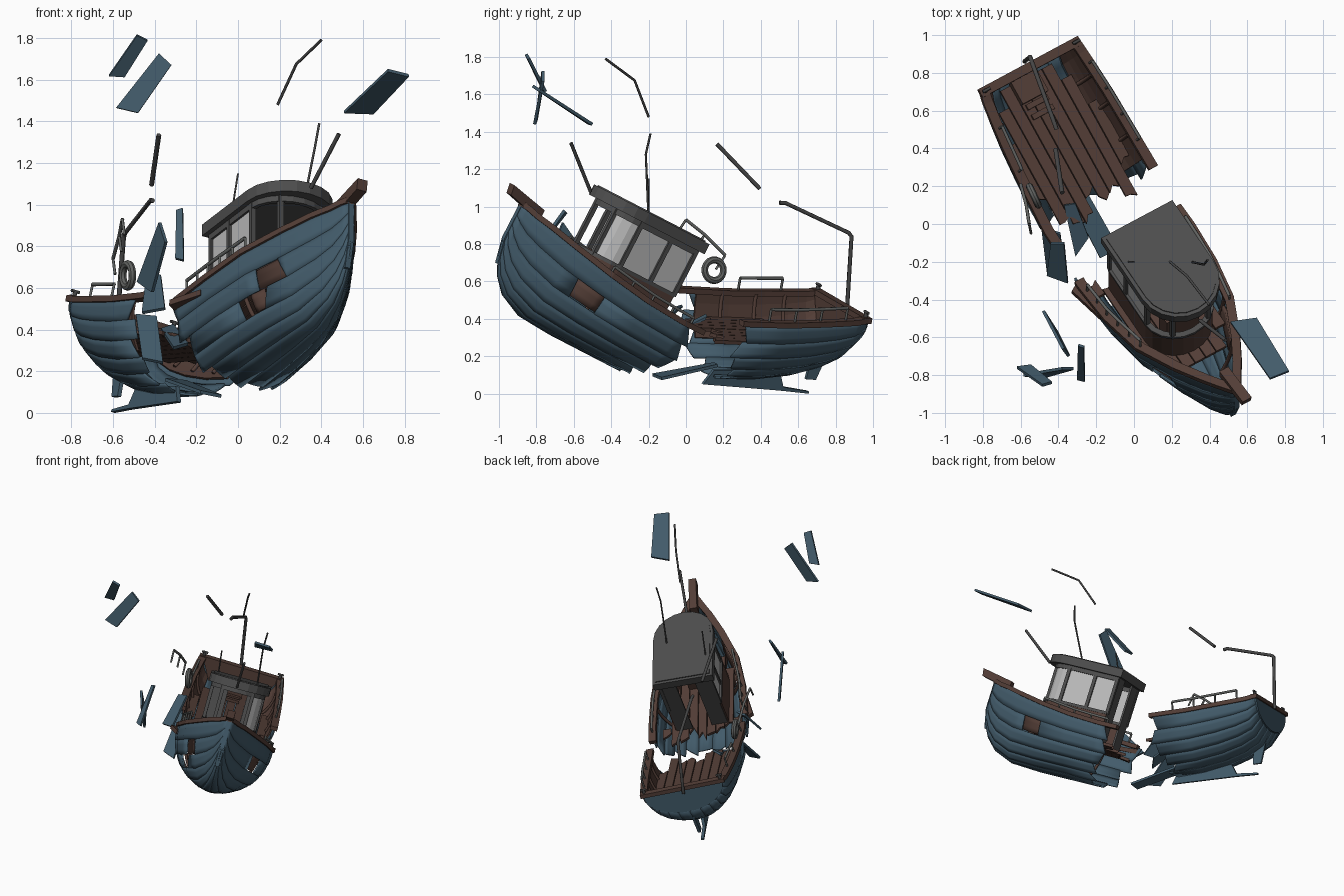
import bpy, bmesh, math, random
from mathutils import Matrix, Vector

if "Cube" in bpy.data.objects:
    bpy.data.objects.remove(bpy.data.objects["Cube"])
random.seed(4)
R = random.uniform

def mat(name, c):
    m = bpy.data.materials.new(name)
    m.diffuse_color = (*c, 1)
    m.use_nodes = True
    m.node_tree.nodes["Principled BSDF"].inputs["Base Color"].default_value = m.diffuse_color
    return m
BLUE = mat("blue_paint", (.055, .105, .145))
BROWN = mat("brown_wood", (.085, .047, .037))
DARK = mat("dark_metal", (.06, .06, .06))
ROOF = mat("roof_grey", (.075, .075, .075))
RAIL = mat("rail_grey", (.12, .125, .12))
GLASS = mat("pale_glass", (.5, .5, .5))

# local frames of the two halves: x across, y towards the stern, z up from the keel
BOW = Matrix.Translation((.012, -.345, .125)) @ Matrix.Rotation(math.radians(-27.4), 4, 'X') @ Matrix.Rotation(math.radians(31), 4, 'Z')
STERN = Matrix(((.85, -.485, .208, -.248), (.455, .87, .171, .053), (-.265, -.05, .96, .103), (0, 0, 0, 1)))
WORLD = Matrix.Identity(4)

def mesh(name, verts, faces, m, frame, thick=0, smooth=False):
    me = bpy.data.meshes.new(name)
    me.from_pydata([tuple(v) for v in verts], [], faces)
    bm = bmesh.new(); bm.from_mesh(me)
    bmesh.ops.remove_doubles(bm, verts=bm.verts, dist=1e-5)
    bmesh.ops.recalc_face_normals(bm, faces=bm.faces)
    bm.to_mesh(me); bm.free()
    ob = bpy.data.objects.new(name, me)
    bpy.context.collection.objects.link(ob)
    ob.matrix_world = frame
    me.materials.append(m)
    if smooth:
        me.shade_smooth()
        me.set_sharp_from_angle(angle=math.radians(35))
    if thick:
        s = ob.modifiers.new("thickness", 'SOLIDIFY')
        s.thickness = thick; s.offset = 0
    return ob

def grid(name, rows, m, frame, thick, smooth=False):
    n = len(rows[0])
    f = [(i*n+j, i*n+j+1, i*n+n+j+1, i*n+n+j) for i in range(len(rows)-1) for j in range(n-1)]
    return mesh(name, [p for r in rows for p in r], f, m, frame, thick, smooth)

def board(name, pts, m=BLUE, frame=WORLD, thick=.016):
    return mesh(name, pts, [tuple(range(len(pts)))], m, frame, thick)

def box(name, a, b, m, frame):
    v = [(x, y, z) for x in (a[0], b[0]) for y in (a[1], b[1]) for z in (a[2], b[2])]
    return mesh(name, v, [(0, 1, 3, 2), (4, 6, 7, 5), (0, 4, 5, 1), (2, 3, 7, 6), (0, 2, 6, 4), (1, 5, 7, 3)], m, frame)

def prism(name, pts, z0, z1, m, frame):
    n = len(pts)
    v = [(x, y, z) for z in (z0, z1) for x, y in pts]
    f = [tuple(range(n)), tuple(range(n, 2*n))] + [(i, (i+1) % n, n+(i+1) % n, n+i) for i in range(n)]
    return mesh(name, v, f, m, frame)

def tube(name, pts, r, m=DARK, frame=WORLD):
    cu = bpy.data.curves.new(name, 'CURVE')
    cu.dimensions = '3D'; cu.bevel_depth = r; cu.bevel_resolution = 1; cu.use_fill_caps = True
    s = cu.splines.new('POLY'); s.points.add(len(pts)-1)
    for p, c in zip(s.points, pts):
        p.co = (*c, 1)
    ob = bpy.data.objects.new(name, cu)
    bpy.context.collection.objects.link(ob)
    ob.matrix_world = frame; cu.materials.append(m)

# hull lines: y, half beam, sheer height, keel height
LINES = [(-1.03, .01, .54, .32), (-1.0, .03, .535, .23), (-.95, .06, .52, .145), (-.87, .11, .505, .07), (-.72, .19, .47, .012),
         (-.5, .285, .425, 0), (-.25, .33, .39, 0), (0, .345, .375, 0), (.3, .335, .378, .01), (.5, .325, .39, .04),
         (.65, .312, .4, .085), (.75, .302, .408, .14), (.815, .292, .42, .235)]
def line(y):
    y = min(max(y, -1.03), .815)
    for a, b in zip(LINES, LINES[1:]):
        if y <= b[0]:
            t = (y-a[0])/(b[0]-a[0])
            return [a[i]+(b[i]-a[i])*t for i in (1, 2, 3)]
def hull(y, t, side, off=0):
    B, G, K = line(y)
    a = t*math.pi/2
    e = .92 + .05*min(max(y/.4, 0), 1)
    return (side*max(B+off, .002)*math.sin(a)**e, y, G-(G-K+off)*max(math.cos(a), 0)**.95)
def ys(a, b):
    return [a]+[l[0] for l in LINES if a+.01 < l[0] < b-.01]+[b]

# lapped hull planks with ragged ends at the break
N = 6
def strake(name, k, side, a, b, skew, frame, off=0, m=BLUE):
    rows = []
    Y = ys(a, b)
    for i, y in enumerate(Y):
        row = []
        for j in range(4):
            s = j/3
            yy = y
            if skew and ((i == len(Y)-1) if frame == BOW else (i == 0)):
                yy += skew*(s-.5)
            row.append(hull(yy, (k+s)/N, side, off+.003*(1-s)))
        rows.append(row)
    grid(name, rows, m, frame, .012, True)

for side in (-1, 1):
    for k in range(N):
        end = (-.06+.032*k if side > 0 else -.01+.006*k)+R(-.035, .035)
        segs = [(-1.03, end)]
        if k == N-2:
            gap = (-.63, -.47) if side > 0 else (-.70, -.56)
            segs = [(-1.03, gap[0]), (gap[1], end)]
            strake("gap_backing_board", k, side, gap[0]-.04, gap[1]+.02, 0, BOW, -.02, BROWN)
        if k == N-3 and side < 0:
            segs = [(-1.03, -.58), (-.42, end)]
            strake("gap_backing_board", k, side, -.56, -.48, 0, BOW, -.03, BROWN)
        for a, b in segs:
            strake("bow_hull_plank", k, side, a, b, R(-.06, .06), BOW)
        strake("stern_hull_plank", k, side, .05+R(-.04, .05)+.03*(k < 2), .815, R(-.07, .07), STERN)
    # frames, bulwark lining and gunwale caps
    for y in (-.7, -.45, -.2):
        tube("bow_rib", [hull(y, .4+t*.075, side, -.02) for t in range(9)], .011, BROWN, BOW)
    for y in (.25, .45, .62):
        tube("stern_rib", [hull(y, .6+t*.05, side, -.03) for t in range(9)], .011, BROWN, STERN)
    grid("stern_bulwark_lining", [[hull(y, t, side, -.018) for t in (.55, .66, .77, .9, 1)] for y in ys(.1, .8)], BROWN, STERN, .012)
    for name, a, b, fr in (("bow_gunwale", -1.03, .14 if side > 0 else .03, BOW), ("stern_gunwale", .03 if side > 0 else -.1, .83, STERN)):
        rows = []
        for y in ys(a, b):
            B, G, K = line(y)
            rows.append([(side*max(B-.035, 0), y, G+.005), (side*(B+.018), y, G+.005)])
        grid(name, rows, BROWN, fr, .03)

# transom, cap and corner cleats
T = [hull(.815, t/10, 1) for t in range(11)]
board("transom", T+[(-x, y, z) for x, y, z in reversed(T[1:])], BLUE, STERN, .02)
box("transom_cap", (-.31, .785, .41), (.31, .835, .44), BROWN, STERN)
board("transom_lining", [(-.2, .8, .27), (.2, .8, .27), (.28, .8, .42), (-.28, .8, .42)], BROWN, STERN)
for x in (-.28, .28):
    tube("cleat_post", [(x, .81, .43), (x, .81, .465)], .012, DARK, STERN)
    tube("cleat_bar", [(x-.022, .81, .465), (x+.022, .81, .465)], .008, DARK, STERN)

# deck planks, splintered at the break
for i in range(9):
    x = (i-4)*.065
    w = .03
    lim = abs(x)+w
    y0 = max(-.66, min([y/100 for y in range(-95, 0) if line(y/100)[0]*.85 > lim]))
    ye = R(-.03, .10)
    board("bow_deck_plank", [(x-w, y0, .27), (x+w, y0, .27), (x+w, ye, .26), (x, ye-R(.0, .05), .26), (x-w, ye+R(-.05, .04), .26)], BROWN, BOW, .02)
    yb = R(-.06, .16)
    yt = .78 if lim < .2 else .68 if lim < .27 else .5
    board("stern_deck_plank", [(x-w, yt, .25), (x+w, yt, .25), (x+w, yb, .24), (x, yb-R(-.03, .03), .24), (x-w, yb+R(-.04, .04), .24)], BROWN, STERN, .02)
box("stern_locker", (-.1, .66, .25), (.06, .79, .31), BROWN, STERN)
for y in (.56, .62):
    box("stern_step", (-.08, y, .26), (.05, y+.03, .28), BROWN, STERN)

# stem head, skeg and rudder
board("stem_head", [(0, -.9, .51), (0, -1.13, .56), (0, -1.14, .615), (0, -.9, .57)], BROWN, BOW, .055)
board("stem_post", [(0, -1.035, .53), (0, -1.035, .34), (0, -1.0, .2), (0, -.93, .2), (0, -.95, .53)], BLUE, BOW, .03)
board("skeg", [(0, .05, -.05), (0, .52, -.06), (0, .7, -.068), (0, .7, -.056), (0, .54, -.04), (0, .5, .05), (0, .1, .03)], BLUE, STERN, .022)
board("rudder", [(0, .67, 0.01), (0, .73, 0.01), (0, .78, .18), (0, .68, .12)], BLUE, STERN, .02)

# wheelhouse: rounded outline shared by walls, windows and roof
def outline(w, back, straight, nose):
    arc = [(-w*math.cos(a), straight-nose*math.sin(a)) for a in [math.pi*i/10 for i in range(11)]]
    return [(-w, back)]+arc+[(w, back)]
def wall(name, pts, z0, z1, m, th=.014):
    grid(name, [[(x, y, z0), (x, y, z1)] for x, y in pts], m, BOW, th)
W = outline(.185, -.04, -.42, .165)
wall("wheelhouse_wall", W, .26, .485, BROWN, .02)
wall("window_sill", W, .475, .495, ROOF, .03)
wall("window_header", W, .725, .765, ROOF, .022)
prism("wheelhouse_roof", outline(.22, -.005, -.43, .22), .755, .815, ROOF, BOW)
prism("roof_top_panel", outline(.2, -.025, -.43, .2), .815, .822, ROOF, BOW)
posts = [W[0], (-.185, -.21), W[1], W[4], W[8], W[11], (.185, -.21), W[12]]
for x, y in posts:
    box("window_post", (x-.012, y-.012, .48), (x+.012, y+.012, .76), ROOF, BOW)
for s in (-1, 1):
    wall("side_window", [(s*.183, -.05), (s*.183, -.2)], .49, .73, GLASS, .004)
    wall("side_window", [(s*.183, -.22), (s*.183, -.41)], .49, .73, GLASS, .004)
    wall("rear_wall", [(s*.185, -.04), (s*.07, -.04)], .26, .76, ROOF)
wall("corner_window", W[8:12], .49, .73, GLASS, .004)
box("helm_console", (-.1, -.48, .27), (.1, -.4, .5), BROWN, BOW)

# railings on both halves
def railing(name, side, a, b, h, fr, n=4, inset=.01):
    P = []
    for i in range(n):
        y = a+(b-a)*i/(n-1)
        B, G, K = line(y)
        P.append((side*(B-inset), y, G+h))
        tube(name+"_post", [(side*(B-inset), y, G), P[-1]], .007, RAIL, fr)
    tube(name, P, .009, RAIL, fr)
railing("bow_port_rail", -1, -.5, -.05, .085, BOW, 6)
railing("bow_starboard_rail", 1, -.5, .05, .05, BOW, 5)
railing("stern_starboard_rail", 1, .2, .68, .085, STERN, 4)
railing("stern_port_rail", -1, .35, .6, .085, STERN, 2)

# bent stern mast, aerials and flung rods (world positions)
tube("bent_mast", [(-.58, .86, .44), (-.55, .885, .84), (-.545, .87, .86), (-.42, .53, 1.02), (-.41, .50, 1.02)], .012)
tube("roof_aerial_thick", [(.35, -.51, 1.08), (.485, -.615, 1.34)], .01)
tube("roof_aerial_bent", [(.30, -.2, .93), (.37, -.215, 1.28), (.39, -.19, 1.39)], .006)
tube("roof_aerial_thin", [(-.04, -.2, .90), (0, -.2, 1.15)], .005)
tube("flung_bent_rod", [(.19, -.2, 1.48), (.28, -.275, 1.675), (.4, -.43, 1.79)], .007)
tube("flung_rod", [(-.38, .165, 1.335), (-.415, .395, 1.095)], .012)
bar = [(-.555, 0, .93), (-.57, .1, .85), (-.6, .21, .74)]
tube("flung_rail", bar, .009, RAIL)
for x, y, z in bar:
    tube("flung_rail_post", [(x, y, z), (x+.01, y-.05, z-.075)], .007, RAIL)

# life ring
bpy.ops.mesh.primitive_torus_add(major_radius=.055, minor_radius=.019, major_segments=24, minor_segments=8,
                                 location=(-.53, .15, .66), rotation=(0, math.pi/2, math.radians(25)))
ring = bpy.context.object
ring.name = "life_ring"
ring.data.materials.append(RAIL)
bpy.ops.object.shade_smooth_by_angle()

# flung hull planks
board("flung_plank_right", [(.51, -.52, 1.445), (.65, -.50, 1.44), (.82, -.78, 1.62), (.72, -.82, 1.645)])
board("flung_plank_upper", [(-.62, -.76, 1.62), (-.545, -.75, 1.615), (-.435, -.84, 1.79), (-.485, -.855, 1.815)])
board("flung_plank_lower", [(-.585, -.80, 1.465), (-.48, -.81, 1.44), (-.32, -.765, 1.67), (-.38, -.765, 1.725)])
board("flung_plank_port", [(-.48, -.46, .63), (-.375, -.66, .915), (-.345, -.70, .82), (-.41, -.57, .58)])
board("flung_plank_upright", [(-.295, -.64, .97), (-.265, -.65, .98), (-.26, -.83, .73), (-.30, -.82, .74)])
board("flung_plank_gap", [(-.44, -.1, .65), (-.37, -.1, .66), (-.35, -.31, .50), (-.46, -.27, .48)])
board("low_plank", [(-.35, .15, .16), (-.25, .17, .15), (-.08, -.13, .08), (-.18, -.18, .10)])
board("gap_plank", [(-.37, .1, .40), (-.31, .11, .42), (-.24, -.07, .33), (-.31, -.17, .31)])
board("broken_panel", [(-.49, -.02, .47), (-.39, -.05, .46), (-.36, -.28, .24), (-.46, -.26, .26)])
board("splayed_gunwale_end", [(-.33, -.36, .53), (-.30, -.31, .50), (-.15, -.46, .56), (-.18, -.50, .58)], BROWN, WORLD, .03)
